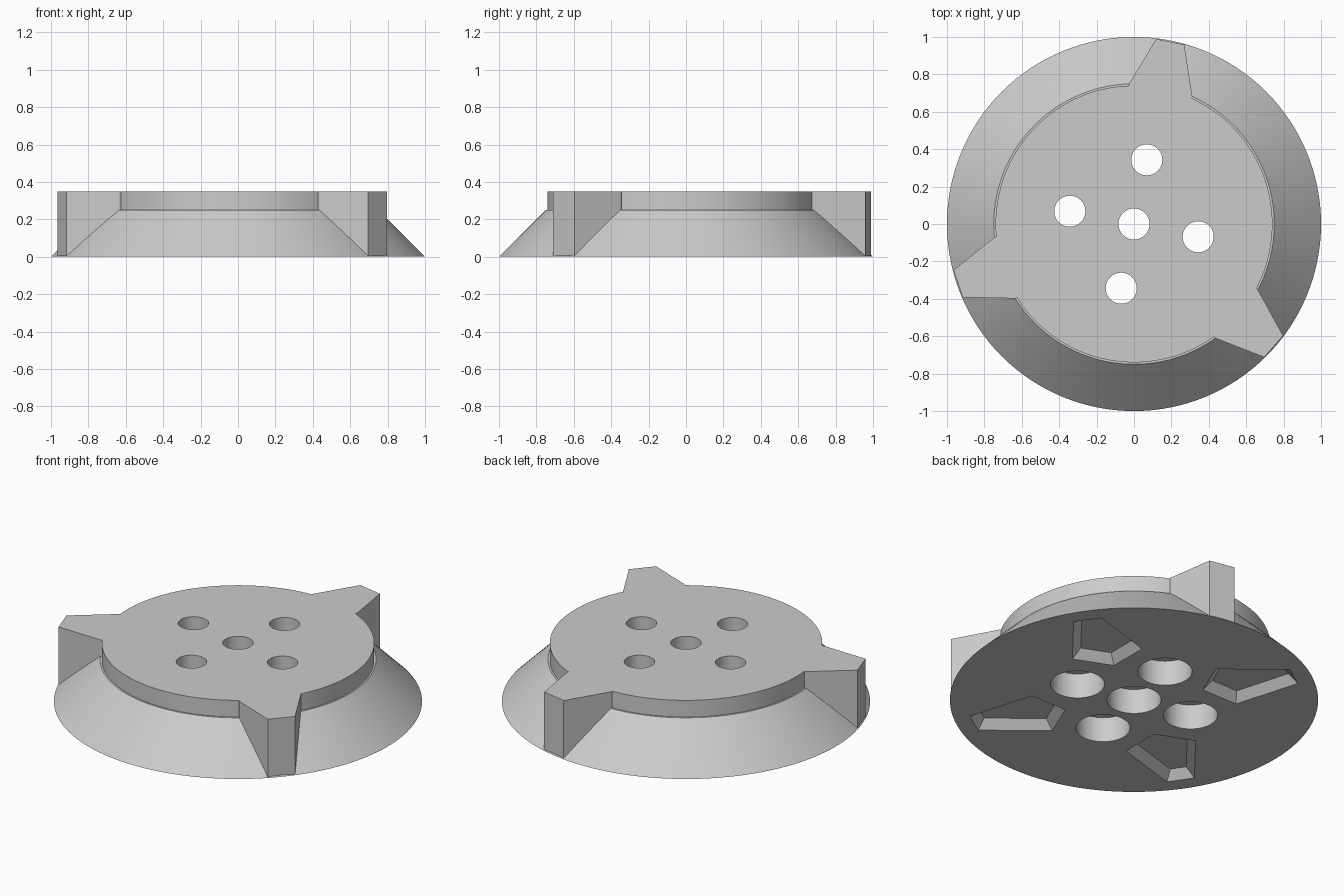
import bpy, bmesh, math
from math import cos, sin, radians
from mathutils import Vector

cube = bpy.data.objects.get("Cube")
if cube:
    bpy.data.objects.remove(cube, do_unlink=True)

TOP, SEGMENTS = 0.35, 128
TILT = 78.75            # heading of the first arm and first bolt hole

grey = bpy.data.materials.new("plain grey")
grey.use_nodes = True
grey.diffuse_color = (0.6, 0.6, 0.6, 1)
grey.node_tree.nodes["Principled BSDF"].inputs["Base Color"].default_value = (0.6, 0.6, 0.6, 1)


def polar(r, degrees):
    return Vector((r * cos(radians(degrees)), r * sin(radians(degrees))))


def circle(radius, centre=Vector((0, 0)), count=SEGMENTS):
    return [centre + polar(radius, 360 * i / count) for i in range(count)]


def loft(name, sections):
    """Closed solid through equal-length outlines, given as (outline, height)."""
    bm = bmesh.new()
    rings = [[bm.verts.new((p.x, p.y, z)) for p in outline] for outline, z in sections]
    for low, high in zip(rings, rings[1:]):
        for i in range(len(low)):
            j = (i + 1) % len(low)
            bm.faces.new((low[i], low[j], high[j], high[i]))
    bm.faces.new(rings[0][::-1])
    bm.faces.new(rings[-1])
    bmesh.ops.recalc_face_normals(bm, faces=bm.faces)
    mesh = bpy.data.meshes.new(name)
    bm.to_mesh(mesh)
    bm.free()
    mesh.materials.append(grey)
    obj = bpy.data.objects.new(name, mesh)
    bpy.context.collection.objects.link(obj)
    return obj


def combine(target, tool, operation):
    """Apply a boolean and discard the tool."""
    bpy.context.view_layer.objects.active = target
    mod = target.modifiers.new("combine", 'BOOLEAN')
    mod.object, mod.operation, mod.solver = tool, operation, 'EXACT'
    bpy.ops.object.modifier_apply(modifier=mod.name)
    bpy.data.objects.remove(tool, do_unlink=True)


def inset(outline, d):
    """Move every side of a counter-clockwise outline inward by d."""
    result = []
    for i, p in enumerate(outline):
        a = (p - outline[i - 1]).normalized()
        b = (outline[(i + 1) % len(outline)] - p).normalized()
        na, nb = Vector((-a.y, a.x)), Vector((-b.y, b.x))
        result.append(p + (na + nb) * d / (1 + na.dot(nb)))
    return result


# Flared base with a small step below the top plate
hub = loft("hub_plate", [(circle(1), 0), (circle(0.75), 0.25),
                         (circle(0.74), 0.25), (circle(0.74), TOP)])

# Three tapered arms reaching the rim
for k in range(3):
    a = TILT + 120 * k
    outline = [polar(0, 0), polar(0.748, a - 13.4), polar(0.996, a - 4.4),
               polar(0.996, a + 4.4), polar(0.748, a + 13.4)]
    combine(hub, loft("arm", [(outline, 0.002), (outline, TOP)]), 'UNION')

# Counterbored bolt holes: one central, four around it
for centre in [Vector((0, 0))] + [polar(0.35, TILT + 90 * k) for k in range(4)]:
    wide, narrow = circle(0.147, centre, 64), circle(0.083, centre, 64)
    combine(hub, loft("bolt_hole", [(wide, -0.1), (wide, 0.15),
                                    (narrow, 0.15), (narrow, 0.5)]), 'DIFFERENCE')

# Four five-sided pockets with sloped walls in the underside
DEPTH, SLOPE = 0.05, 0.045
for k in range(4):
    out = polar(1, TILT + 45 + 90 * k)
    side = Vector((-out.y, out.x))
    outline = [out * p + side * q for p, q in
               ((0.39, 0), (0.52, -0.197), (0.905, -0.078), (0.905, 0.078), (0.52, 0.197))]
    combine(hub, loft("pocket", [(inset(outline, -SLOPE), -DEPTH),
                                 (inset(outline, SLOPE), DEPTH)]), 'DIFFERENCE')

# Merge flat areas and smooth the round walls
bm = bmesh.new()
bm.from_mesh(hub.data)
bmesh.ops.remove_doubles(bm, verts=bm.verts, dist=0.0001)
bmesh.ops.dissolve_limit(bm, angle_limit=radians(0.1), verts=bm.verts, edges=bm.edges)
bm.to_mesh(hub.data)
bm.free()
bpy.ops.object.select_all(action='DESELECT')
hub.select_set(True)
bpy.context.view_layer.objects.active = hub
bpy.ops.object.shade_smooth_by_angle(angle=radians(25))
